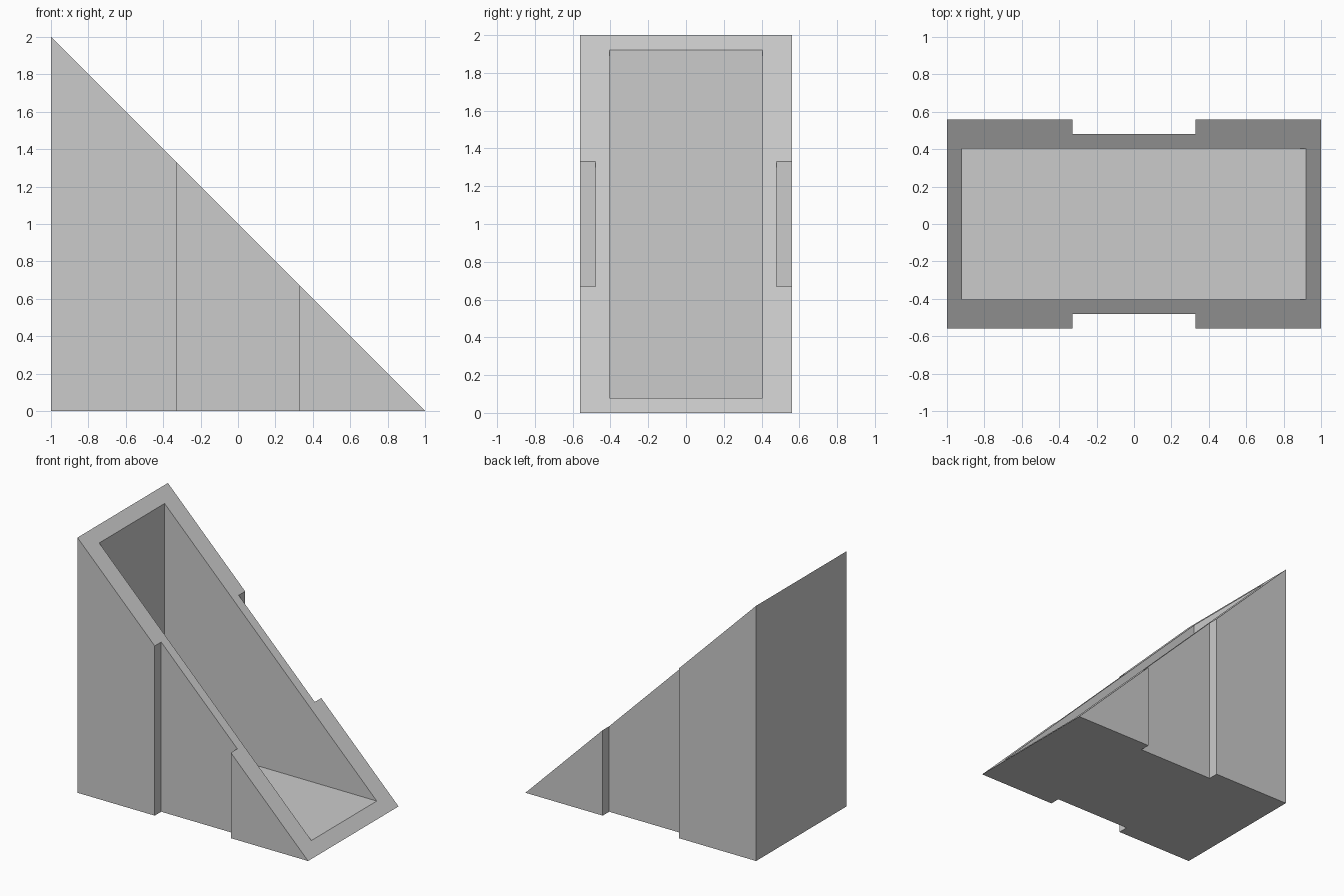
import bpy, bmesh
from mathutils import Vector

cube = bpy.data.objects.get("Cube")
if cube:
    bpy.data.objects.remove(cube, do_unlink=True)

HALF_WIDTH, NOTCH_Y, NOTCH_X = 0.56, 0.48, 0.33
WALL, CAVITY_Y = 0.08, 0.405

grey = bpy.data.materials.new("plain grey")
grey.use_nodes = True
colour = (0.6, 0.6, 0.6, 1)
grey.diffuse_color = colour
grey.node_tree.nodes["Principled BSDF"].inputs["Base Color"].default_value = colour


def prism(name, points, direction, slope_cut=False):
    """Extrude a flat outline, optionally trimming it along the 45 degree slope."""
    bm = bmesh.new()
    face = bm.faces.new([bm.verts.new(p) for p in points])
    top = bmesh.ops.extrude_face_region(bm, geom=[face])["geom"]
    bmesh.ops.translate(bm, vec=direction,
                        verts=[v for v in top if isinstance(v, bmesh.types.BMVert)])
    if slope_cut:
        cut = bmesh.ops.bisect_plane(
            bm, geom=bm.verts[:] + bm.edges[:] + bm.faces[:], dist=1e-5,
            plane_co=(0, 0, 1), plane_no=(1, 0, 1), clear_outer=True)["geom_cut"]
        edges = [e for e in cut if isinstance(e, bmesh.types.BMEdge)]
        bmesh.ops.holes_fill(bm, edges=edges, sides=0)
        bmesh.ops.remove_doubles(bm, verts=bm.verts[:], dist=1e-4)
    bmesh.ops.recalc_face_normals(bm, faces=bm.faces[:])
    mesh = bpy.data.meshes.new(name)
    bm.to_mesh(mesh)
    bm.free()
    mesh.materials.append(grey)
    obj = bpy.data.objects.new(name, mesh)
    bpy.context.collection.objects.link(obj)
    return obj


# Wedge body: plan outline with a shallow full-height recess on each long side
side = [(-1, HALF_WIDTH), (-NOTCH_X, HALF_WIDTH), (-NOTCH_X, NOTCH_Y),
        (NOTCH_X, NOTCH_Y), (NOTCH_X, HALF_WIDTH), (1, HALF_WIDTH)]
plan = [(x, -y, 0) for x, y in side] + [(x, y, 0) for x, y in reversed(side)]
body = prism("wedge_body", plan, Vector((0, 0, 2.2)), slope_cut=True)

# Triangular cavity, open through the sloping face
inner, reach = 1 - WALL, 1.1
cavity = prism("cavity_cutter",
               [(-inner, -CAVITY_Y, WALL), (reach - WALL, -CAVITY_Y, WALL),
                (-inner, -CAVITY_Y, reach + inner)],
               Vector((0, 2 * CAVITY_Y, 0)))
cavity.hide_render = True

hollow = body.modifiers.new("hollow", "BOOLEAN")
hollow.operation = "DIFFERENCE"
hollow.solver = "EXACT"
hollow.object = cavity

bpy.context.view_layer.objects.active = body
body.select_set(True)
bpy.ops.object.modifier_apply(modifier=hollow.name)
bpy.data.objects.remove(cavity, do_unlink=True)
